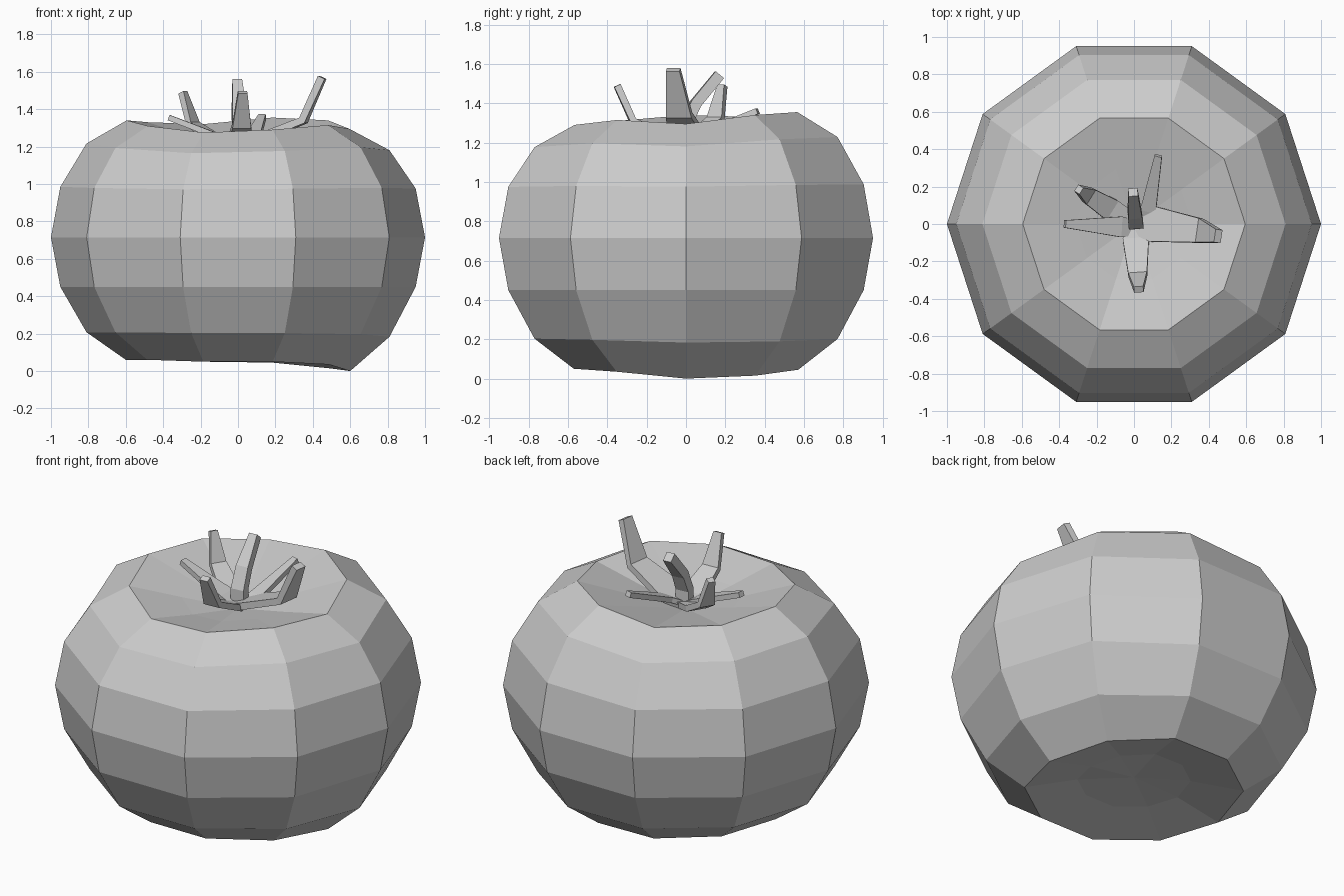
import bpy, bmesh, math
from mathutils import Vector

cube = bpy.data.objects.get("Cube")
if cube:
    bpy.data.objects.remove(cube, do_unlink=True)

grey = bpy.data.materials.new("plain_grey")
grey.use_nodes = True
colour = (0.6, 0.6, 0.6, 1)
grey.diffuse_color = colour
grey.node_tree.nodes["Principled BSDF"].inputs["Base Color"].default_value = colour


def finish(name, bm):
    bmesh.ops.recalc_face_normals(bm, faces=bm.faces)
    mesh = bpy.data.meshes.new(name)
    bm.to_mesh(mesh)
    bm.free()
    mesh.materials.append(grey)
    obj = bpy.data.objects.new(name, mesh)
    bpy.context.collection.objects.link(obj)
    return obj


def bridge(bm, a, b):
    n = len(a)
    for i in range(n):
        bm.faces.new((a[i], a[(i + 1) % n], b[(i + 1) % n], b[i]))


# Fruit: ten-sided rings, with uneven rims round the top and bottom hollows
SIDES = 10
top_rim = [1.295, 1.34, 1.355, 1.32, 1.33, 1.34, 1.31, 1.275, 1.29, 1.315]
low_rim = [0.0, 0.015, 0.045, 0.05, 0.06, 0.06, 0.06, 0.05, 0.05, 0.035]
top_wave = [z - 1.317 for z in top_rim]
low_wave = [z - 0.042 for z in low_rim]
flat = [0] * SIDES
# radius, height, wave, wave strength
rings = [
    (0.31, 0.10, low_wave, 0.6),
    (0.60, 0.042, low_wave, 1),
    (0.81, 0.20, low_wave, 0.4),
    (0.95, 0.45, flat, 0),
    (1.00, 0.715, flat, 0),
    (0.95, 0.98, top_wave, 0.2),
    (0.81, 1.198, top_wave, 0.8),
    (0.595, 1.317, top_wave, 1),
    (0.31, 1.245, top_wave, 0.6),
]
bm = bmesh.new()
loops = []
for radius, height, wave, strength in rings:
    loop = []
    for i in range(SIDES):
        a = math.tau * i / SIDES
        loop.append(bm.verts.new((radius * math.cos(a), radius * math.sin(a),
                                  height + strength * wave[i])))
    loops.append(loop)
for a, b in zip(loops, loops[1:]):
    bridge(bm, a, b)
for loop, height in ((loops[0], 0.12), (loops[-1], 1.17)):
    centre = bm.verts.new((0, 0, height))
    for i in range(SIDES):
        bm.faces.new((loop[i], loop[(i + 1) % SIDES], centre))
finish("fruit", bm)


# Sepals and stem: tapered rectangular strips swept along a bent path
def strip(name, path, widths, thick):
    pts = [Vector(p) for p in path]
    run = pts[-1] - pts[0]
    side = Vector((-run.y, run.x, 0)).normalized()
    bm = bmesh.new()
    loops = []
    for i, p in enumerate(pts):
        tangent = (pts[min(i + 1, len(pts) - 1)] - pts[max(i - 1, 0)]).normalized()
        up = tangent.cross(side).normalized() * thick / 2
        half = side * widths[i] / 2
        loops.append([bm.verts.new(p + s * half + t * up)
                      for s, t in ((-1, -1), (1, -1), (1, 1), (-1, 1))])
    for a, b in zip(loops, loops[1:]):
        bridge(bm, a, b)
    bm.faces.new(loops[0])
    bm.faces.new(loops[-1])
    return finish(name, bm)


strip("left_sepal", [(0, 0, 1.2), (0.1, 0, 1.24), (0.35, -0.035, 1.34), (0.45, -0.065, 1.57)],
      [0.1, 0.19, 0.13, 0.07], 0.04)
strip("front_sepal", [(0, 0, 1.2), (0.01, -0.08, 1.22), (0.02, -0.27, 1.31), (0.025, -0.35, 1.49)],
      [0.1, 0.14, 0.10, 0.05], 0.035)
strip("back_right_sepal", [(0, 0, 1.2), (-0.12, 0.075, 1.24), (-0.24, 0.15, 1.32), (-0.295, 0.185, 1.49)],
      [0.1, 0.12, 0.09, 0.04], 0.035)
strip("right_sepal", [(0, -0.02, 1.2), (-0.07, -0.015, 1.24), (-0.37, 0, 1.355)],
      [0.08, 0.11, 0.04], 0.03)
strip("back_left_sepal", [(0.03, 0, 1.2), (0.075, 0.07, 1.24), (0.13, 0.365, 1.36)],
      [0.08, 0.085, 0.04], 0.03)
strip("stem", [(0.01, 0, 1.17), (0.01, 0.0, 1.29), (0.005, 0.05, 1.40), (-0.005, 0.17, 1.545)],
      [0.08, 0.08, 0.075, 0.05], 0.055)
